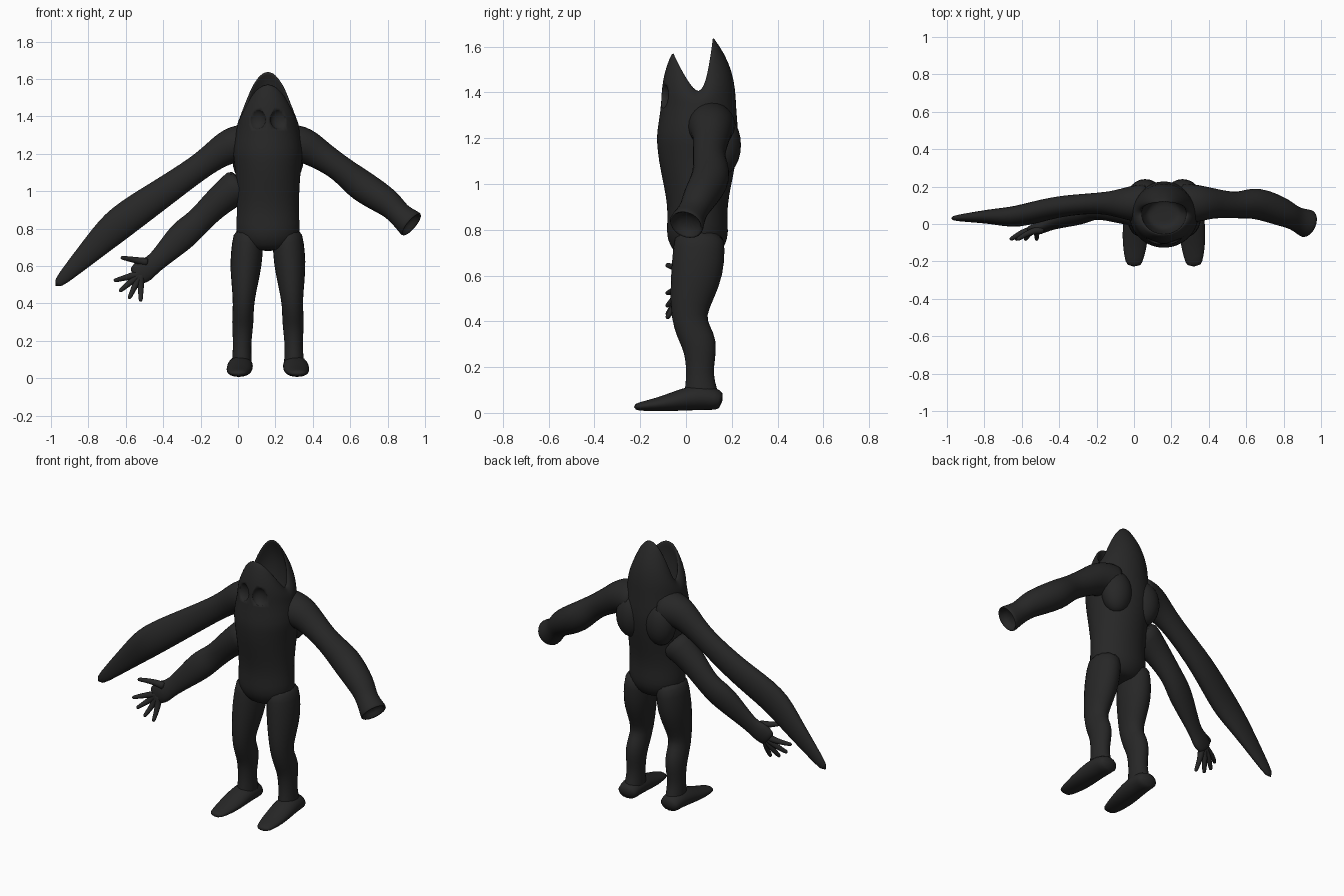
import bpy
import bmesh
from math import sin, cos, pi, radians
from mathutils import Vector

if "Cube" in bpy.data.objects:
    bpy.data.objects.remove(bpy.data.objects["Cube"])

charcoal = (.02, .02, .02, 1)
skin_material = bpy.data.materials.new("charcoal_skin")
skin_material.use_nodes = True
skin_material.diffuse_color = charcoal
skin_material.node_tree.nodes["Principled BSDF"].inputs["Base Color"].default_value = charcoal

MIDDLE = .16       # body centre line in x
HEAD_DEPTH = .055  # head centre in y
SEGMENTS = 28      # sides of the torso and head


def finish(name, bm, soften=True):
    """Turn a bmesh into a smooth-shaded object."""
    bmesh.ops.recalc_face_normals(bm, faces=bm.faces)
    mesh = bpy.data.meshes.new(name)
    bm.to_mesh(mesh)
    bm.free()
    mesh.materials.append(skin_material)
    mesh.shade_smooth()
    part = bpy.data.objects.new(name, mesh)
    bpy.context.collection.objects.link(part)
    if soften:
        subdivision = part.modifiers.new("Soften", 'SUBSURF')
        subdivision.levels = subdivision.render_levels = 1
    return part


def bridge(rings):
    """Join rings of points into a closed surface."""
    bm = bmesh.new()
    loops = [[bm.verts.new(point) for point in ring] for ring in rings]
    for lower, upper in zip(loops, loops[1:]):
        for i in range(len(lower)):
            bm.faces.new((lower[i - 1], lower[i], upper[i], upper[i - 1]))
    bm.faces.new(loops[0])
    bm.faces.new(loops[-1])
    return bm


def refine(stations):
    """Add a smoothly interpolated station between each pair."""
    padded = [stations[0]] + stations + [stations[-1]]
    result = []
    for before, start, end, after in zip(padded, padded[1:], padded[2:], padded[3:]):
        middle = [(9 * (b + c) - a - d) / 16 for a, b, c, d in zip(before, start, end, after)]
        result += [start, middle]
    return result + [stations[-1]]


def tube_rings(stations, reference, sides):
    """Elliptical rings (x, y, z, width, depth) set square to their path."""
    stations = refine(stations)
    points = [Vector(station[:3]) for station in stations]
    rings = []
    for i, (center, station) in enumerate(zip(points, stations)):
        tangent = points[min(i + 1, len(points) - 1)] - points[max(i - 1, 0)]
        across = tangent.cross(Vector(reference)).normalized()
        through = across.cross(tangent.normalized())
        width, depth = station[3:]
        angles = [2 * pi * k / sides for k in range(sides)]
        rings.append([center + across * width * cos(a) + through * depth * sin(a) for a in angles])
    return rings


def limb(stations, flatten=1, sides=12):
    """Round stations (x, y, z, radius), growing flatter towards the tip."""
    last = len(stations) - 1
    ovals = []
    for i, (x, y, z, radius) in enumerate(stations):
        radius *= 1.04
        ovals.append((x, y, z, radius, radius * (1 + (flatten - 1) * i / last)))
    return bridge(tube_rings(ovals, (0, 1, 0), sides))


def ball(name, location, size):
    bm = bmesh.new()
    bmesh.ops.create_uvsphere(bm, u_segments=20, v_segments=12, radius=1)
    bmesh.ops.scale(bm, verts=bm.verts, vec=size)
    bmesh.ops.translate(bm, verts=bm.verts, vec=location)
    return finish(name, bm, soften=False)


def head_ring(height, inset=1):
    """Ring between the neck and a mouth rim that peaks at front and back."""
    ring = []
    for k in range(SEGMENTS):
        angle = 2 * pi * k / SEGMENTS
        side, back = -cos(angle), sin(angle)
        peak = abs(back) ** 1.4
        neck = Vector((.168 * side, .165 * back, 1.33))
        if back > 0:
            rim = Vector((.13 * side, .06 * back ** .6, 1.4 + .25 * peak))
        else:
            rim = Vector((.13 * side, .115 * back, 1.4 + .18 * peak))
        point = neck.lerp(rim, height ** 2.6) * inset
        point.z = neck.z + (rim.z - neck.z) * height
        ring.append(point + Vector((MIDDLE, HEAD_DEPTH, 0)))
    return ring


# Torso and open hooded head in one skin
torso = [(.68, .1, .08), (.76, .17, .135), (.9, .165, .13), (1.1, .175, .17), (1.22, .19, .18)]
rings = tube_rings([(MIDDLE, .05, *oval) for oval in torso], (0, 1, 0), SEGMENTS)
steps = [i / 4 for i in range(5)]
rings += [head_ring(height) for height in steps]
rings += [head_ring(height * .96, .5 + .38 * height) for height in reversed(steps)]
rings.append(head_ring(0, .2))
body = finish("body", bridge(rings))

# Legs (z, y, width, depth) and feet (y, z, width, height)
leg = [(.8, .06, .08, .11), (.62, .05, .09, .12), (.42, .01, .06, .08),
       (.3, .06, .06, .08), (.17, .06, .05, .06), (.04, .07, .06, .09)]
foot = [(.16, .05, .06, .04), (.06, .07, .07, .06), (-.1, .04, .07, .035), (-.23, .025, .04, .015)]

for side, sign in (("right", -1), ("left", 1)):
    # Sunken eye socket
    cutter = ball(side + "_socket_cutter", (MIDDLE + sign * .062, -.105, 1.385), (.05, .035, .055))
    cutter.hide_render = True
    cutter.hide_viewport = True
    socket = body.modifiers.new(side + "_socket", 'BOOLEAN')
    socket.operation = 'DIFFERENCE'
    socket.solver = 'EXACT'
    socket.object = cutter

    ball(side + "_shoulder_blade", (MIDDLE + sign * .1, .16, 1.17), (.09, .08, .13))

    # Thighs lean in from the hip
    leg_path = [(MIDDLE + sign * (.14 - .06 * z * z), y, z, w, d) for z, y, w, d in leg]
    finish(side + "_leg", bridge(tube_rings(leg_path, (0, 1, 0), 12)))
    foot_path = [(MIDDLE + sign * (.15 - .05 * y), y, z, w, h) for y, z, w, h in foot]
    finish(side + "_foot", bridge(tube_rings(foot_path, (0, 0, 1), 12)))


def shoulder(sign):
    return [(MIDDLE + sign * reach, .11, z, radius)
            for reach, z, radius in ((.08, 1.25, .11), (.18, 1.25, .1), (.27, 1.2, .08))]


# Left arm with a hollow stump
arm = limb(shoulder(1) + [(.55, .1, 1.12, .07), (.66, .11, 1.03, .085), (.8, .06, .94, .075),
                          (.86, .03, .88, .063), (.93, 0, .82, .08)])
arm.normal_update()
end = max((face for face in arm.faces if len(face.verts) > 4), key=lambda face: face.calc_center_median().x)
inward = (Vector((.8, .06, .94)) - end.calc_center_median()).normalized()
for depth in (0, .05):
    bmesh.ops.inset_region(arm, faces=[end], thickness=.015)
    bmesh.ops.translate(arm, verts=end.verts, vec=inward * depth)
finish("left_arm", arm)

# Right upper arm, flattening into a blade
finish("right_upper_arm", limb(shoulder(-1) + [
    (-.22, .11, 1.12, .07), (-.42, .09, .98, .08), (-.62, .04, .84, .09),
    (-.76, .04, .71, .07), (-.98, .03, .49, .025)], flatten=.5))

# Right lower arm and palm
finish("right_lower_arm", limb([
    (.03, .08, 1.05, .1), (-.1, .08, .95, .08), (-.21, .08, .84, .07), (-.3, .05, .76, .08),
    (-.44, 0, .62, .05), (-.5, -.02, .58, .065), (-.55, -.03, .54, .05)], flatten=.4))

# Fingers fan out from the palm and curl forward
for i, finger in enumerate(("thumb", "index_finger", "middle_finger", "ring_finger", "little_finger")):
    angle = radians(25 * i - 10)
    root = Vector((-.52, -.03, .56))
    if finger == "thumb":
        root += Vector((.04, 0, .06))
    along = Vector((-cos(angle), 0, -sin(angle)))
    path = []
    for reach in (0, .05, .1, .15):
        joint = root + along * reach
        joint.y -= 2.5 * reach * reach
        path.append((*joint, .024 - .09 * reach))
    finish("right_" + finger, limb(path, sides=8))
